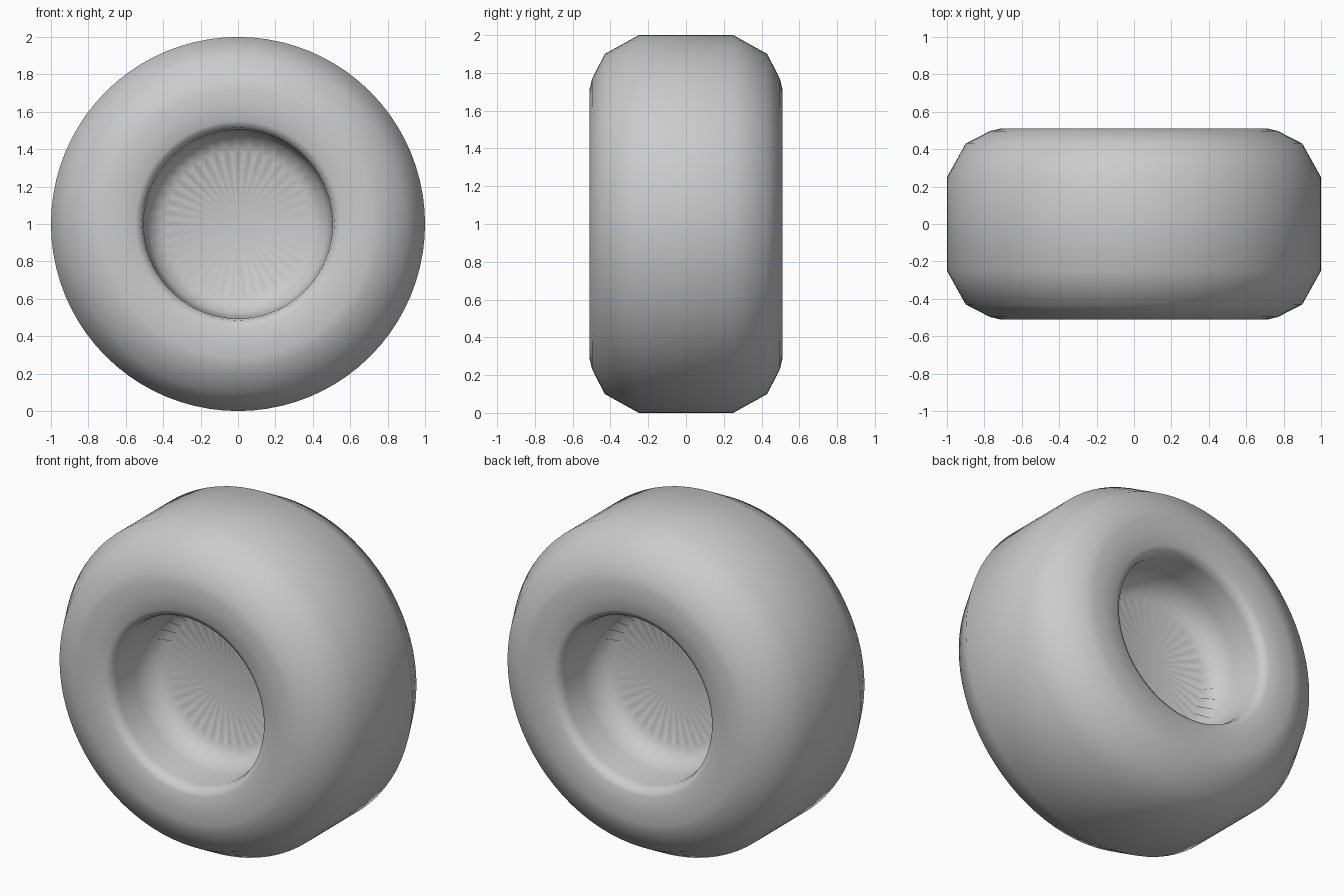
import bpy, bmesh
from math import sin, cos, pi

if "Cube" in bpy.data.objects:
    bpy.data.objects.remove(bpy.data.objects["Cube"])

SEG = 80  # even, so that hub teeth alternate


def lathe(name, rings, closed=False):
    """Revolve (r, y, tooth) rings about the wheel axle (y axis, z = 1)."""
    bm = bmesh.new()
    loops = []
    for r, y, tooth in rings:
        loop = []
        for i in range(SEG):
            a = 2 * pi * i / SEG
            rr = r - tooth * (i % 2)
            loop.append(bm.verts.new((rr * cos(a), y, 1 + rr * sin(a))))
        loops.append(loop)
    for la, lb in zip(loops, loops[1:]):
        for i in range(SEG):
            j = (i + 1) % SEG
            bm.faces.new((la[i], la[j], lb[j], lb[i]))
    # flat hub faces closing both ends
    for loop, y in ((loops[0], rings[0][1]), (loops[-1], rings[-1][1])):
        c = bm.verts.new((0, y, 1))
        for i in range(SEG):
            bm.faces.new((loop[i], loop[(i + 1) % SEG], c))
    bmesh.ops.recalc_face_normals(bm, faces=bm.faces)
    me = bpy.data.meshes.new(name)
    bm.to_mesh(me)
    bm.free()
    ob = bpy.data.objects.new(name, me)
    bpy.context.collection.objects.link(ob)
    bpy.context.view_layer.objects.active = ob
    ob.select_set(True)
    bpy.ops.object.shade_smooth_by_angle(angle=1.1)
    ob.select_set(False)
    return ob


# half profile from hub recess, over the lip and sidewall, to the tread
half = [(0.42, 0.12, 0.05), (0.475, 0.17, 0), (0.50, 0.28, 0),
        (0.505, 0.44, 0), (0.515, 0.485, 0), (0.55, 0.505, 0),
        (0.64, 0.508, 0), (0.715, 0.51, 0), (0.77, 0.497, 0),
        (0.90, 0.43, 0), (1.0, 0.25, 0)]
front = [(r, -y, t) for r, y, t in half]
lathe("wheel_tyre", front + half[::-1])
